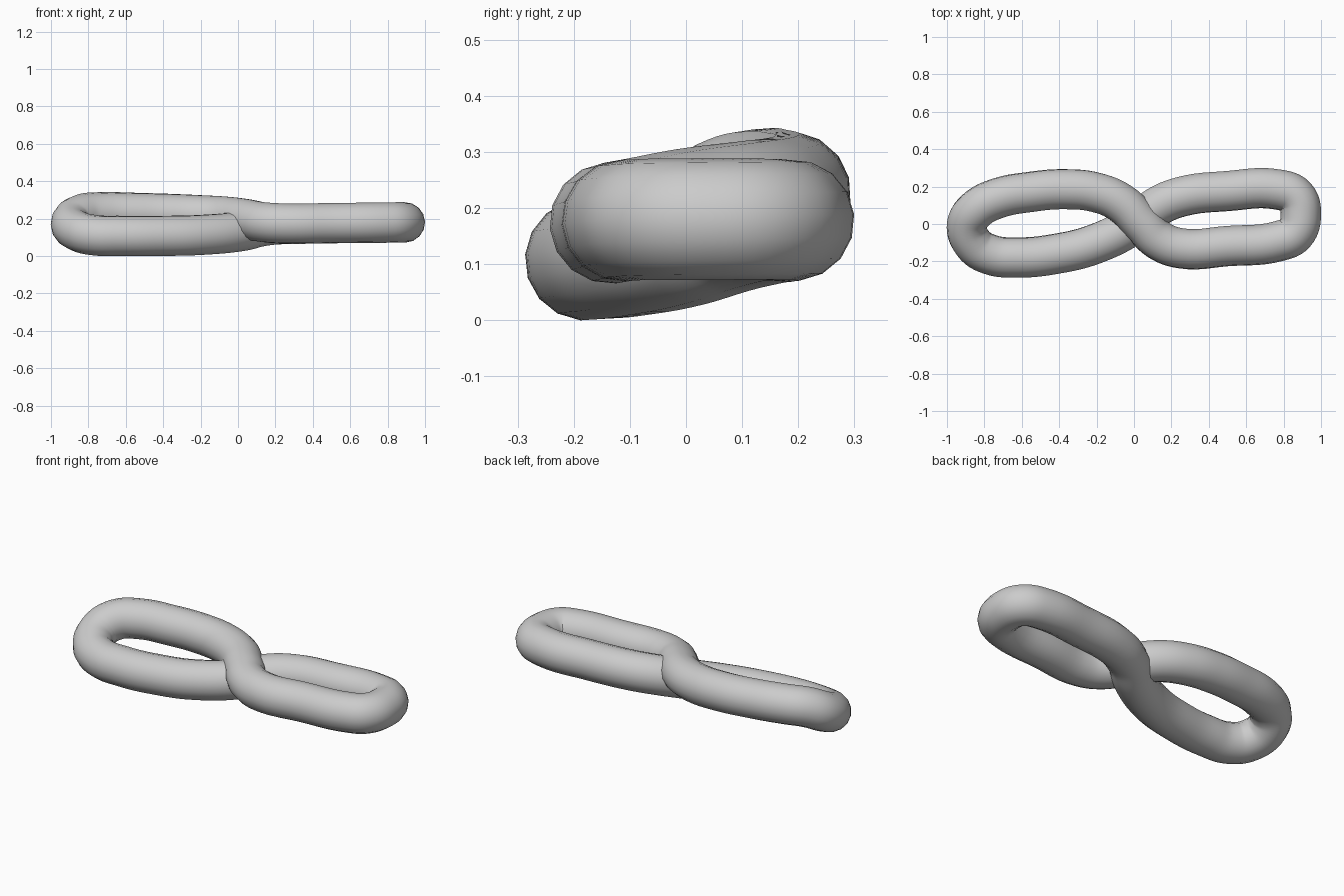
import bpy

if "Cube" in bpy.data.objects:
    bpy.data.objects.remove(bpy.data.objects["Cube"])

RADIUS = 0.108

# Centreline of the twisted figure-eight tube (x, y, z), one closed loop
path = [
    # left loop, raised back strand
    (-0.84, 0.08, 0.222), (-0.73, 0.137, 0.234), (-0.55, 0.172, 0.231),
    (-0.37, 0.186, 0.226), (-0.20, 0.168, 0.219), (-0.07, 0.112, 0.212),
    # over the crossing to the right front strand
    (0.045, 0.0, 0.198), (0.13, -0.085, 0.182), (0.25, -0.13, 0.174),
    (0.50, -0.118, 0.176), (0.78, -0.09, 0.179),
    # right end
    (0.86, -0.05, 0.18), (0.892, 0.05, 0.18), (0.865, 0.145, 0.18),
    # right back strand, then under the crossing
    (0.77, 0.184, 0.179), (0.50, 0.176, 0.176), (0.25, 0.145, 0.171),
    (0.12, 0.09, 0.158), (0.02, 0.01, 0.134), (-0.20, -0.104, 0.113),
    # left loop, low front strand
    (-0.42, -0.16, 0.108), (-0.62, -0.179, 0.108), (-0.77, -0.163, 0.112),
    # left end
    (-0.86, -0.105, 0.135), (-0.892, 0.0, 0.18),
]

curve = bpy.data.curves.new("twisted_loop", "CURVE")
curve.dimensions = "3D"
curve.bevel_depth = RADIUS
curve.bevel_resolution = 6
curve.resolution_u = 6
spline = curve.splines.new("BEZIER")
spline.bezier_points.add(len(path) - 1)
for point, co in zip(spline.bezier_points, path):
    point.co = co
    point.handle_left_type = point.handle_right_type = "AUTO"
spline.use_cyclic_u = True

loop = bpy.data.objects.new("twisted_loop", curve)
bpy.context.collection.objects.link(loop)

# Turn the swept tube into a smooth mesh
bpy.context.view_layer.objects.active = loop
loop.select_set(True)
bpy.ops.object.convert(target="MESH")
loop = bpy.context.object
bpy.ops.object.shade_smooth()

grey = bpy.data.materials.new("light grey")
grey.diffuse_color = (0.6, 0.6, 0.6, 1)
grey.use_nodes = True
grey.node_tree.nodes["Principled BSDF"].inputs["Base Color"].default_value = grey.diffuse_color
loop.data.materials.clear()
loop.data.materials.append(grey)
